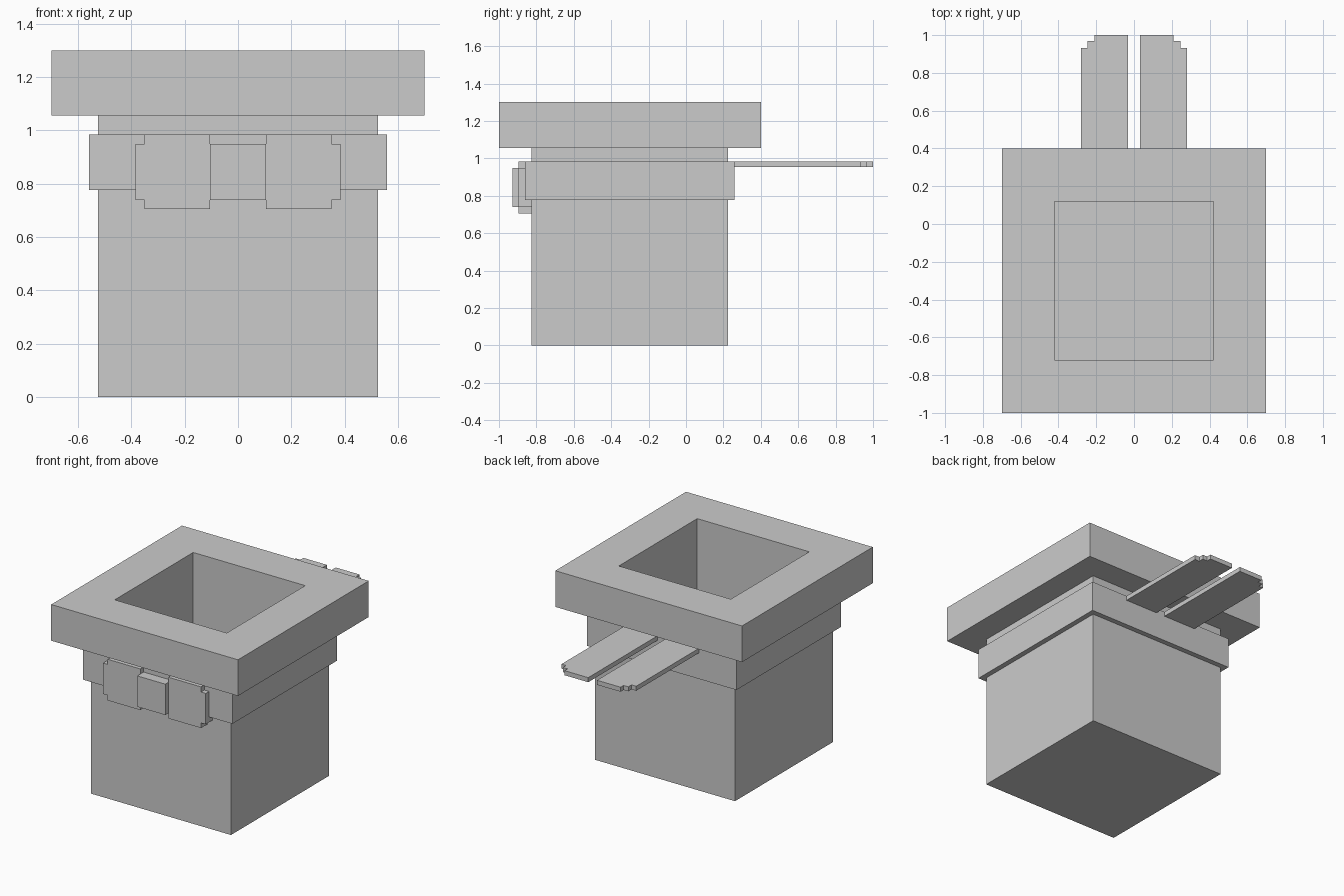
import bpy, bmesh

if "Cube" in bpy.data.objects:
    bpy.data.objects.remove(bpy.data.objects["Cube"])

CY = -0.3  # pot axis in y


def finish(name, bm):
    bmesh.ops.recalc_face_normals(bm, faces=bm.faces)
    me = bpy.data.meshes.new(name)
    bm.to_mesh(me)
    bm.free()
    ob = bpy.data.objects.new(name, me)
    bpy.context.collection.objects.link(ob)
    return ob


def square_sweep(name, profile, closed):
    """Sweep (half width, z) points around a square; cap the ends unless closed."""
    bm = bmesh.new()
    corners = ((-1, -1), (1, -1), (1, 1), (-1, 1))
    rings = [[bm.verts.new((sx * r, CY + sy * r, z)) for sx, sy in corners]
             for r, z in profile]
    pairs = list(zip(rings, rings[1:]))
    if closed:
        pairs.append((rings[-1], rings[0]))
    else:
        bm.faces.new(rings[0])
        bm.faces.new(rings[-1])
    for a, b in pairs:
        for i in range(4):
            j = (i + 1) % 4
            bm.faces.new((a[i], a[j], b[j], b[i]))
    return finish(name, bm)


def prism(name, outline, offset):
    """Extrude a closed outline of 3D points by an offset."""
    bm = bmesh.new()
    face = bm.faces.new([bm.verts.new(p) for p in outline])
    new = bmesh.ops.extrude_face_region(bm, geom=[face], use_keep_orig=True)["geom"]
    bmesh.ops.translate(bm, vec=offset,
                        verts=[g for g in new if isinstance(g, bmesh.types.BMVert)])
    return finish(name, bm)


# Pot body, hollow with a floor
square_sweep("pot_body", [(0.525, 0), (0.525, 1.056), (0.42, 1.056), (0.42, 0.105)], False)
# Thick overhanging rim
square_sweep("pot_rim", [(0.7, 1.056), (0.7, 1.301), (0.42, 1.301), (0.42, 1.056)], True)
# Ribbon band around the pot
square_sweep("ribbon_band", [(0.56, 0.776), (0.56, 0.984), (0.525, 0.984), (0.525, 0.776)], True)

# Bow loops and ribbon tails, mirrored left and right
loop = [(0.105, 0.705), (0.35, 0.705), (0.35, 0.74), (0.385, 0.74),
        (0.385, 0.949), (0.35, 0.949), (0.35, 0.984), (0.105, 0.984)]
tail = [(0.033, 0.26), (0.28, 0.26), (0.28, 0.933), (0.245, 0.933),
        (0.245, 0.968), (0.21, 0.968), (0.21, 1.0), (0.033, 1.0)]
for side, s in (("left", -1), ("right", 1)):
    prism("bow_loop_" + side, [(s * x, -0.896, z) for x, z in loop], (0, 0.071, 0))
    prism("ribbon_tail_" + side, [(s * x, y, 0.953) for x, y in tail], (0, 0, 0.031))

# Bow knot
k = 0.105
prism("bow_knot", [(-k, -0.928, 0.74), (k, -0.928, 0.74), (k, -0.928, 0.949), (-k, -0.928, 0.949)],
      (0, 0.068, 0))
